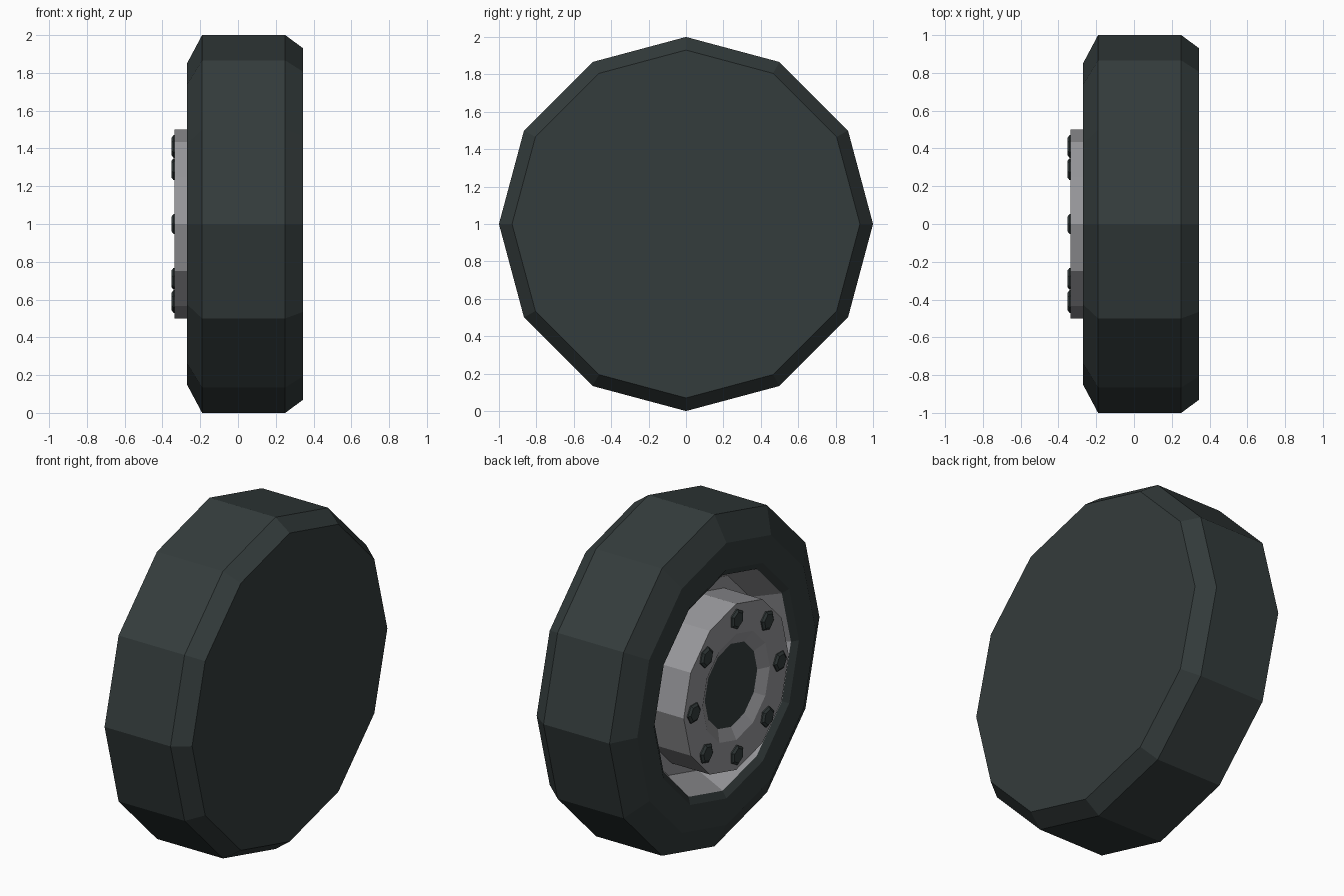
import bpy, bmesh, math

if "Cube" in bpy.data.objects:
    bpy.data.objects.remove(bpy.data.objects["Cube"])


def material(name, rgb):
    m = bpy.data.materials.new(name)
    m.diffuse_color = (*rgb, 1)
    m.use_nodes = True
    m.node_tree.nodes["Principled BSDF"].inputs["Base Color"].default_value = m.diffuse_color
    return m


RUBBER = material("dark_rubber", (0.034, 0.045, 0.045))
METAL = material("grey_metal", (0.31, 0.31, 0.325))


def revolve(name, profile, mat, sides=12, cy=0.0, cz=1.0, turn=0.0,
            cap_start=False, cap_end=False):
    """Spin (x, radius) points around an axis parallel to x; flat faces."""
    bm = bmesh.new()
    rings = []
    for x, r in profile:
        ring = []
        for i in range(sides):
            a = turn + 2 * math.pi * i / sides
            ring.append(bm.verts.new((x, cy + r * math.cos(a), cz + r * math.sin(a))))
        rings.append(ring)
    # profile runs from +x round the outside to -x, so normals face outward
    for a, b in zip(rings, rings[1:]):
        for i in range(sides):
            j = (i + 1) % sides
            bm.faces.new((a[i], a[j], b[j], b[i]))
    if cap_start:
        bm.faces.new(rings[0])
    if cap_end:
        bm.faces.new(rings[-1][::-1])
    me = bpy.data.meshes.new(name)
    bm.to_mesh(me)
    bm.free()
    me.materials.append(mat)
    ob = bpy.data.objects.new(name, me)
    bpy.context.collection.objects.link(ob)
    return ob


# Tyre: closed flat back, bevelled tread, open lip on the hub side
revolve("tyre", [(0.345, 0.93), (0.25, 1.0), (-0.19, 1.0), (-0.27, 0.85),
                 (-0.27, 0.69), (-0.245, 0.65)], RUBBER, cap_start=True)

# Rim: sunken channel, raised hub drum, and bevelled centre recess
revolve("rim", [(-0.245, 0.65), (-0.08, 0.57), (-0.08, 0.5), (-0.335, 0.5),
                (-0.335, 0.32), (-0.30, 0.25)], METAL)

# Dark centre plate in the recess
revolve("hub_centre", [(-0.29, 0.25), (-0.30, 0.25)], RUBBER, cap_end=True)

# Eight wheel bolts
for k in range(8):
    a = math.pi * k / 4
    revolve(f"bolt_{k + 1}", [(-0.33, 0.06), (-0.342, 0.06), (-0.352, 0.045)],
            RUBBER, sides=6, cy=0.41 * math.cos(a), cz=1 + 0.41 * math.sin(a),
            turn=a, cap_end=True)
